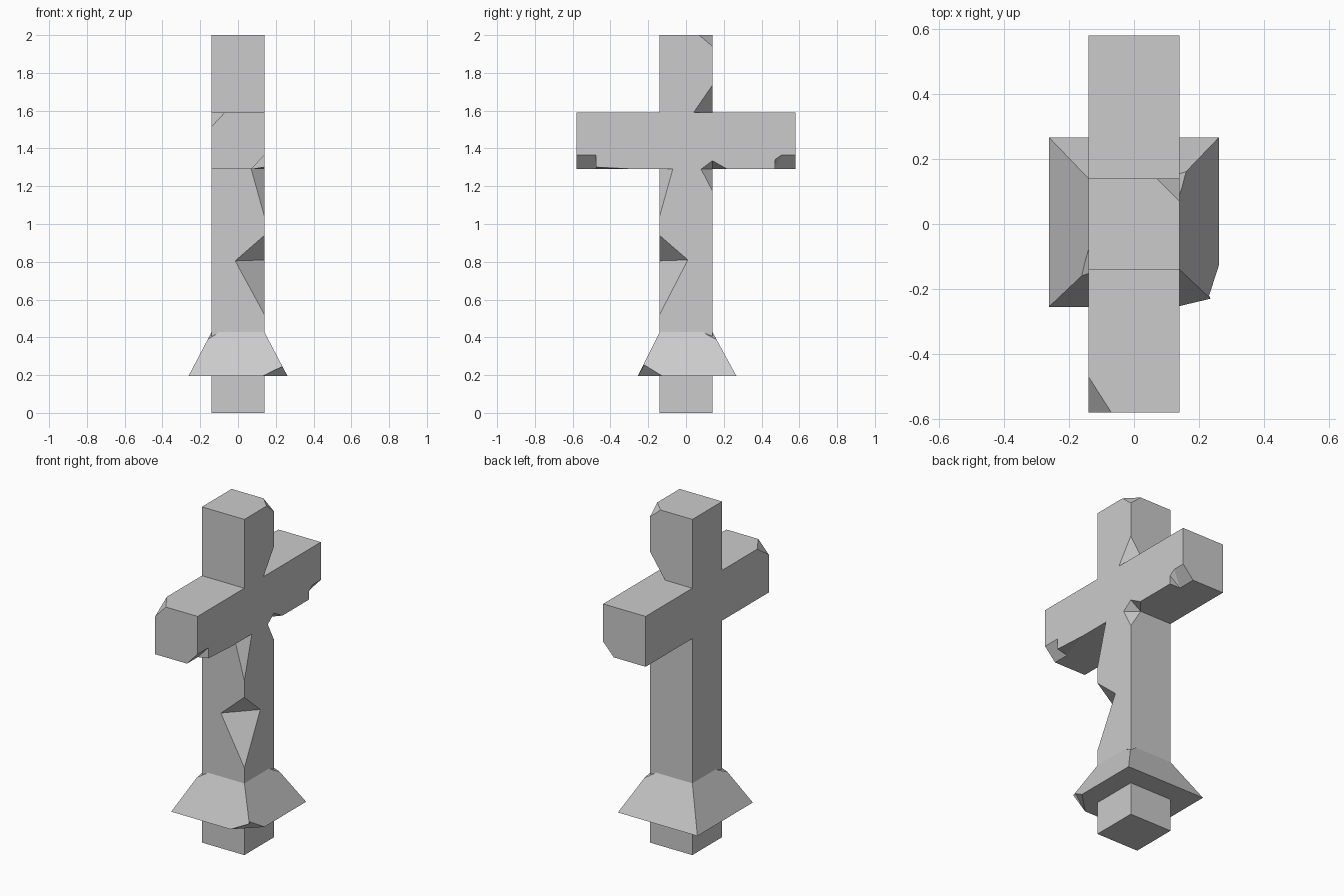
import bpy, bmesh

if "Cube" in bpy.data.objects:
    bpy.data.objects.remove(bpy.data.objects["Cube"])


def hull(name, points):
    """Solid convex block around a few points."""
    bm = bmesh.new()
    for p in points:
        bm.verts.new(p)
    bmesh.ops.convex_hull(bm, input=bm.verts)
    bmesh.ops.dissolve_limit(bm, angle_limit=0.001, verts=bm.verts, edges=bm.edges)
    bmesh.ops.recalc_face_normals(bm, faces=bm.faces)
    mesh = bpy.data.meshes.new(name)
    bm.to_mesh(mesh)
    bm.free()
    obj = bpy.data.objects.new(name, mesh)
    bpy.context.collection.objects.link(obj)
    return obj


def box(name, x, y, z0, z1):
    return hull(name, [(i * x, j * y, z) for i in (-1, 1) for j in (-1, 1) for z in (z0, z1)])


def boolean(obj, other, operation):
    """Apply a boolean and remove the helper."""
    mod = obj.modifiers.new(operation, 'BOOLEAN')
    mod.operation = operation
    mod.solver = 'EXACT'
    mod.object = other
    bpy.context.view_layer.objects.active = obj
    bpy.ops.object.modifier_apply(modifier=mod.name)
    bpy.data.objects.remove(other)


def chip(obj, *points):
    """Break a convex chip out of a part."""
    cutter = hull("chip_cutter", points)
    cutter.hide_render = True
    boolean(obj, cutter, 'DIFFERENCE')


W = 0.14
under_arm_chip = [(W, .08, 1.29), (W, .14, 1.335), (W, .22, 1.29),
                  (W, .14, 1.175), (.07, .14, 1.29), (.25, .14, 1.29)]

# Upright post with its broken edges
post = box("cross", W, W, 0, 2)
chip(post, (W, -W, .94), (W, -W, .52), (-.015, -W, .805), (W, .01, .81), (.25, -.25, .8))
chip(post, (W, -W, 1.04), (.07, -W, 1.29), (W, -.07, 1.29), (.25, -.25, 1.3))
chip(post, (W, W, 1.735), (W, .04, 1.59), (.04, W, 1.59), (.25, .25, 1.58))
chip(post, (.07, W, 2), (W, .07, 2), (W, W, 1.94), (.3, .3, 2.2))
chip(post, *under_arm_chip)

# Crossbar with its broken corners
bar = box("crossbar", W, .58, 1.29, 1.59)
chip(bar, (-W, -.58, 1.515), (-.07, -.58, 1.59), (-W, -.47, 1.59), (-.3, -.8, 1.75))
chip(bar, *[(x, y, z) for y in (-.7, -.477)
            for x, z in ((.07, 1.29), (W, 1.365), (.25, 1.18))])
chip(bar, (W, -.49, 1.302), (W, -.26, 1.29), (.07, -.49, 1.29), (.22, -.49, 1.23))
chip(bar, (W, .505, 1.365), (W, .7, 1.365), (W, .47, 1.34),
     *[(x, y, z) for y in (.47, .7) for x, z in ((.07, 1.29), (.25, 1.18))])
chip(bar, *under_arm_chip)
boolean(post, bar, 'UNION')

# Sloped collar around the foot
collar = hull("base_collar",
              [(i * .262, .006 + j * .261, .195) for i in (-1, 1) for j in (-1, 1)] +
              [(i * .136, j * .136, .435) for i in (-1, 1) for j in (-1, 1)])
chip(collar, (.13, -.255, .195), (.262, -.125, .195), (.23, -.22, .255), (.4, -.4, .1))
chip(collar, (-.165, -.16, .385), (-W, -.08, .425), (-.1, -W, .425), (-.25, -.25, .5))
chip(collar, (.165, .165, .385), (W, .09, .425), (.1, W, .425), (.25, .25, .5))
